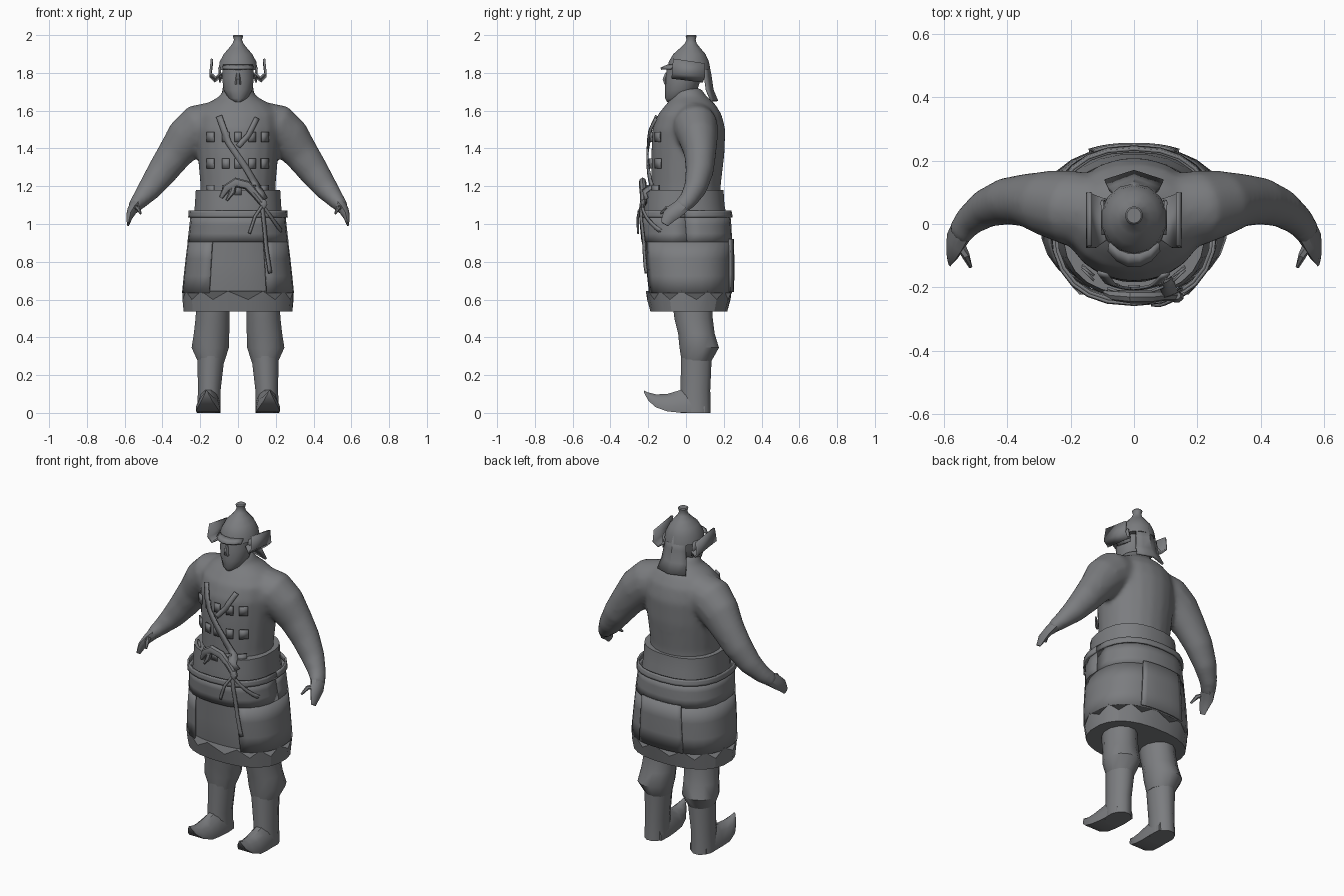
import bpy, bmesh, math
from mathutils import Vector

if "Cube" in bpy.data.objects:
    bpy.data.objects.remove(bpy.data.objects["Cube"])

GREY = bpy.data.materials.new("plain grey")
GREY.diffuse_color = (0.2, 0.205, 0.215, 1)
GREY.use_nodes = True
GREY.node_tree.nodes["Principled BSDF"].inputs["Base Color"].default_value = GREY.diffuse_color


def make(name, verts, faces, angle=40, mirror=False, thick=0):
    me = bpy.data.meshes.new(name)
    me.from_pydata([tuple(v) for v in verts], [], faces)
    bm = bmesh.new()
    bm.from_mesh(me)
    bmesh.ops.recalc_face_normals(bm, faces=bm.faces)
    bm.to_mesh(me)
    bm.free()
    me.materials.append(GREY)
    ob = bpy.data.objects.new(name, me)
    bpy.context.collection.objects.link(ob)
    if thick:
        m = ob.modifiers.new("thickness", 'SOLIDIFY')
        m.thickness, m.offset = thick, 0
    if mirror:
        ob.modifiers.new("mirror", 'MIRROR')
    bpy.ops.object.select_all(action='DESELECT')
    ob.select_set(True)
    bpy.context.view_layer.objects.active = ob
    bpy.ops.object.shade_smooth_by_angle(angle=math.radians(angle))
    return ob


def bridge(rings, caps=True):
    n = len(rings[0])
    verts = [v for r in rings for v in r]
    faces = [(k*n+i, k*n+(i+1) % n, (k+1)*n+(i+1) % n, (k+1)*n+i)
             for k in range(len(rings)-1) for i in range(n)]
    if caps:
        faces += [tuple(range(n)), tuple(range(len(verts)-n, len(verts)))]
    return verts, faces


def oval(a, rx, ry, e=2.0):
    c, s = math.cos(a), math.sin(a)
    return (math.copysign(abs(c)**(2/e), c)*rx, math.copysign(abs(s)**(2/e), s)*ry)


# Horizontal rings are (z, cx, cy, rx, ry)
def loft(rings, n=16, e=2.0):
    out = []
    for z, cx, cy, rx, ry in rings:
        pts = [oval(2*math.pi*(i+.5)/n, rx, ry, e) for i in range(n)]
        out.append([Vector((cx+x, cy+y, z)) for x, y in pts])
    return bridge(out)


# Tube through (x, y, z, r, ry) points
def tube(pts, n=12):
    out = []
    for k, (x, y, z, r, ry) in enumerate(pts):
        a, b = pts[max(k-1, 0)], pts[min(k+1, len(pts)-1)]
        t = (Vector(b[:3])-Vector(a[:3])).normalized()
        ref = Vector((0, 1, 0)) if abs(t.y) < .9 else Vector((0, 0, 1))
        v = (ref-t*ref.dot(t)).normalized()
        u = v.cross(t)
        out.append([Vector((x, y, z))+u*r*math.cos(2*math.pi*i/n)+v*ry*math.sin(2*math.pi*i/n)
                    for i in range(n)])
    return bridge(out)


def ring_at(rings, z):
    rs = sorted(rings)
    for a, b in zip(rs, rs[1:]):
        if a[0] <= z <= b[0]:
            f = (z-a[0])/(b[0]-a[0])
            return [p+(q-p)*f for p, q in zip(a, b)]
    return rs[0] if z < rs[0][0] else rs[-1]


def front(rings, x, z, gap=.01, e=2.0):
    _, _, cy, rx, ry = ring_at(rings, z)
    return cy-ry*max(0, 1-min(1, abs(x/rx))**e)**(1/e)-gap


TORSO = [(1.05, 0, 0, .205, .185), (1.2, 0, 0, .20, .185), (1.37, 0, .01, .215, .195),
         (1.5, 0, .015, .225, .195), (1.58, 0, .02, .22, .17), (1.635, 0, .025, .17, .13),
         (1.675, 0, .02, .10, .09), (1.72, 0, .005, .07, .075)]
SKIRT = [(.54, 0, .015, .28, .195), (.63, 0, .015, .28, .212), (.78, 0, .008, .265, .222),
         (.9, 0, .005, .25, .222), (1.03, 0, -.005, .235, .225), (1.1, 0, -.01, .23, .215),
         (1.18, 0, -.01, .225, .21)]
SE = 2.4

# Upper body: torso and both arms fused into one soft surface
verts, faces = loft(TORSO, 20)
ARM = [(.1, .04, 1.555, .10, .11), (.2, .05, 1.515, .125, .12), (.27, .065, 1.455, .115, .105),
       (.335, .075, 1.37, .095, .085), (.40, .072, 1.28, .082, .075), (.465, .05, 1.19, .066, .062),
       (.52, .01, 1.125, .047, .05), (.555, -.035, 1.085, .034, .045)]
av, af = tube(ARM, 16)
for s in (1, -1):
    o = len(verts)
    verts += [Vector((v.x*s, v.y, v.z)) for v in av]
    faces += [tuple(i+o for i in f) for f in af]
body = make("upper_body", verts, faces, 80)
m = body.modifiers.new("fuse", 'REMESH')
m.mode, m.voxel_size, m.use_smooth_shade = 'VOXEL', .014, True
m = body.modifiers.new("soften", 'SMOOTH')
m.factor, m.iterations = .5, 8

# Hands: palm, fingers and thumb
make("hand", *tube([(.54, -.015, 1.10, .034, .043), (.562, -.055, 1.07, .026, .046),
                    (.574, -.09, 1.04, .018, .038), (.581, -.115, 1.0, .007, .022)], 8), mirror=True)
make("thumb", *tube([(.55, -.06, 1.085, .016, .018), (.53, -.1, 1.085, .012, .013),
                     (.515, -.135, 1.055, .006, .006)], 6), mirror=True)

# Head and nose
make("head", *loft([(1.645, 0, -.07, .022, .03), (1.665, 0, -.045, .052, .065),
                    (1.71, 0, -.025, .078, .085), (1.77, 0, -.015, .086, .095),
                    (1.84, 0, 0, .085, .098)], 14), angle=60)
make("nose", *tube([(0, -.10, 1.80, .008, .01), (0, -.112, 1.765, .014, .014),
                    (0, -.107, 1.74, .016, .008)], 6))

# Helmet dome with knob
make("helmet", *loft([(1.815, 0, .015, .106, .113), (1.86, 0, .015, .099, .106),
                      (1.9, 0, .018, .077, .085), (1.93, 0, .022, .05, .055),
                      (1.955, 0, .025, .03, .032), (1.975, 0, .027, .022, .024),
                      (1.995, 0, .027, .028, .029), (2.0, 0, .027, .023, .024)], 14))


def strip(name, rows, **kw):
    n = len(rows[0])
    make(name, [p for r in rows for p in r],
         [(k*n+i, k*n+i+1, (k+1)*n+i+1, (k+1)*n+i) for k in range(len(rows)-1) for i in range(n-1)], **kw)


# Visor, turned-up ear flaps and neck guard
arc = [math.radians(-90+d) for d in range(-50, 51, 20)]
strip("visor", [[(.10*math.cos(a), .01+.105*math.sin(a), 1.84) for a in arc],
                [(.105*math.cos(a), .01+.145*math.sin(a), 1.822) for a in arc]], thick=.012)
strip("ear_flap", [[(.088, -.05, 1.80), (.09, .08, 1.78)], [(.12, -.075, 1.775), (.122, .09, 1.755)],
                   [(.146, -.075, 1.80), (.146, .1, 1.78)], [(.138, -.068, 1.875), (.138, .1, 1.85)]],
      mirror=True, thick=.012)
strip("neck_guard", [[(x*w, y-abs(x)*.03, z) for x in (-1, -.5, 0, .5, 1)]
                     for w, y, z in ((.06, .115, 1.86), (.07, .13, 1.78), (.08, .14, 1.71), (.092, .165, 1.65))],
      thick=.012)
strip("cheek_guard", [[(.098, -.035, 1.83), (.1, .07, 1.83)], [(.09, -.03, 1.77), (.095, .08, 1.75)]],
      mirror=True, thick=.01)

# Skirt
make("skirt", *loft(SKIRT, 24, SE))


# Panels following the skirt, between two angles and two heights
def panel(name, a0, a1, z0, z1, gap, n=8):
    rows = []
    for k in range(4):
        z = z0+(z1-z0)*k/3
        _, _, cy, rx, ry = ring_at(SKIRT, z)
        row = []
        for i in range(n+1):
            x, y = oval(math.radians(a0+(a1-a0)*i/n), rx+gap, ry+gap, SE)
            row.append((x, y+cy, z))
        rows.append(row)
    strip(name, rows, thick=.01)


panel("skirt_overlay", -63, 243, .635, .905, .012, 24)
panel("skirt_upper_overlay", 0, 360, .905, 1.04, .013, 24)
panel("back_panel", 66, 114, .64, .92, .022)
panel("belt", 0, 360, 1.035, 1.07, .024, 24)

# Fur hem with a ragged upper edge
hem = [[], []]
for i in range(24):
    a = 2*math.pi*(i+.5)/24
    for k, (z, g) in enumerate(((.538, .01), (.645 if i % 2 else .60, .016))):
        _, _, cy, rx, ry = ring_at(SKIRT, z)
        x, y = oval(a, rx+g, ry+g, SE)
        hem[k].append(Vector((x, y+cy, z)))
make("fur_hem", *bridge(hem), angle=20)

# Trouser legs, boot shafts
make("trouser_leg", *loft([(.27, .142, .055, .072, .08), (.345, .147, .07, .102, .108),
                           (.42, .14, .055, .097, .10), (.50, .135, .04, .093, .105),
                           (.62, .13, .03, .09, .11)], 12), mirror=True)
make("boot_shaft", *loft([(0, .155, .05, .064, .083), (.12, .152, .05, .062, .081),
                          (.32, .142, .055, .076, .085)], 12), mirror=True)
# Boot feet with upturned toes: (y, sole z, top z, half width)
FOOT = [(.10, 0, .1, .055), (.03, 0, .14, .062), (-.04, .002, .118, .062), (-.10, .008, .1, .062),
        (-.16, .03, .098, .05), (-.20, .065, .108, .028), (-.222, .108, .118, .006)]
rings = []
for y, b, t, w in FOOT:
    cx, h = .155-y*.05, t-b
    rings.append([Vector((cx+x*w, y, b+f*h)) for x, f in
                  ((-1, 0), (1, 0), (1.0, .3), (.7, .75), (.25, 1), (-.25, 1), (-.7, .75), (-1.0, .3))])
make("boot_foot", *bridge(rings), mirror=True)

# Small armour plates on the chest
for r, z in enumerate((1.46, 1.32, 1.18)):
    for c, x in enumerate((-.145, -.065, 0, .075, .142)):
        pts = [(x+dx, front(TORSO, x+dx, z, .012 if z > 1.2 else .03)-.004, z+dz)
               for dx, dz in ((-.019, -.027), (.019, -.027), (.019, .027), (-.019, .027))]
        make(f"chest_plate_{r}_{c}", pts, [(0, 1, 2, 3)], thick=.008)


# Straps and cords lying over the front
def ribbon(name, path, w, gap=.02):
    rows, m = [], 6
    pts = [Vector(p) for p in path]
    fine = [a.lerp(b, i/m) for a, b in zip(pts, pts[1:]) for i in range(m)]+[pts[-1]]
    for k, p in enumerate(fine):
        t = (fine[min(k+1, len(fine)-1)]-fine[max(k-1, 0)]).normalized()
        q = Vector((-t.y, t.x))*w
        rows.append([(v.x, min(front(TORSO, v.x, v.y, gap),
                               front(SKIRT, v.x, v.y, gap, SE) if v.y < 1.19 else 1), v.y)
                     for v in (p-q, p+q)])
    strip(name, rows, thick=.009)


ribbon("long_strap", [(-.10, 1.57), (-.05, 1.43), (.04, 1.30), (.14, 1.13)], .016)
ribbon("short_strap", [(.10, 1.56), (.055, 1.47), (.0, 1.41)], .014)
ribbon("cord_long", [(.125, 1.12), (.14, .98), (.15, .87), (.17, .74)], .009, .035)
ribbon("cord_left", [(.13, 1.10), (.09, 1.04), (.06, .95)], .007, .035)
ribbon("cord_right", [(.13, 1.10), (.18, 1.03), (.23, .96)], .007, .035)

# Knotted sash at the waist
make("sash", *tube([(-.09, -.215, 1.14, .01, .01), (-.06, -.225, 1.19, .022, .018),
                    (-.01, -.23, 1.22, .026, .02), (.05, -.23, 1.205, .024, .02),
                    (.09, -.225, 1.16, .02, .018), (.13, -.225, 1.11, .018, .018)], 8))
make("sash_end", *tube([(-.02, -.23, 1.21, .014, .012), (-.03, -.235, 1.17, .016, .012),
                        (-.06, -.235, 1.125, .006, .008)], 6))
make("knot", *loft([(1.085, .135, -.23, .012, .012), (1.105, .135, -.23, .022, .018),
                    (1.13, .135, -.225, .012, .012)], 8))
